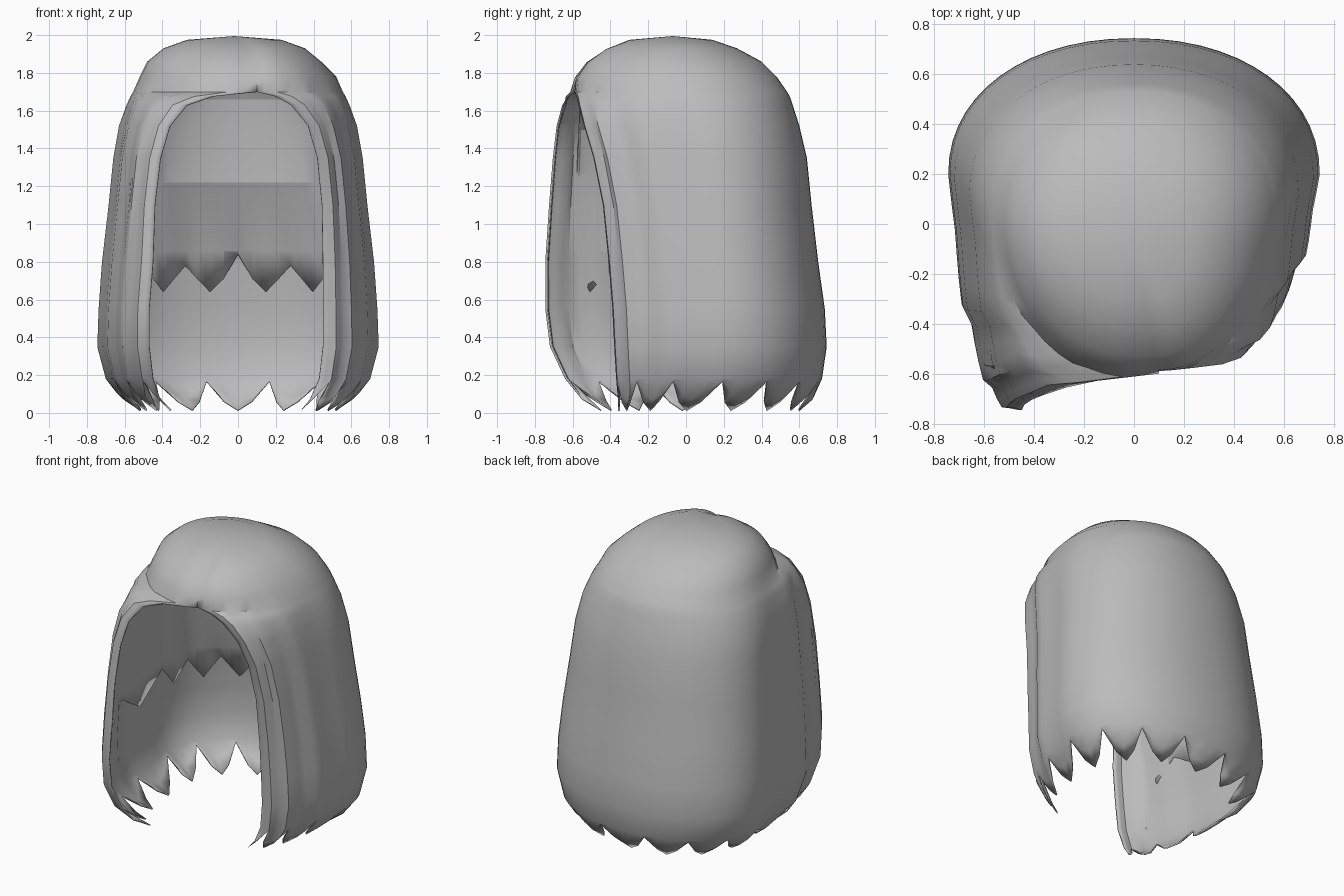
import bpy, bmesh, math
from mathutils import Vector

if "Cube" in bpy.data.objects:
    bpy.data.objects.remove(bpy.data.objects["Cube"])

hair = bpy.data.materials.new("hair_grey")
hair.diffuse_color = (0.5, 0.5, 0.5, 1)
hair.use_nodes = True
hair.node_tree.nodes["Principled BSDF"].inputs["Base Color"].default_value = hair.diffuse_color

# Shell rows: z, half width, back y, widest y, right front edge x y, left front edge x y
ROWS = [
    (0.01, .53, .60, .12, .33, -.36, -.36, -.45),
    (0.07, .62, .67, .16, .38, -.36, -.42, -.55),
    (0.18, .70, .72, .20, .43, -.37, -.45, -.64),
    (0.35, .745, .745, .20, .45, -.38, -.47, -.72),
    (0.55, .738, .735, .20, .45, -.39, -.47, -.745),
    (0.80, .72, .70, .18, .45, -.41, -.45, -.745),
    (1.10, .685, .665, .15, .445, -.44, -.44, -.725),
    (1.35, .66, .64, .12, .42, -.49, -.41, -.705),
    (1.52, .63, .60, .08, .37, -.54, -.36, -.685),
    (1.63, .59, .565, .05, .28, -.57, -.27, -.655),
    (1.675, .57, .55, .03, .20, -.58, -.13, -.625),
    (1.70, .555, .535, .02, .10, -.59, .10, -.60),
    (1.78, .52, .48, .0, .10, -.585, .10, -.585),
    (1.86, .46, .40, -.03, .10, -.53, .10, -.53),
    (1.93, .375, .27, -.05, .09, -.43, .09, -.43),
    (1.975, .25, .14, -.07, .06, -.30, .06, -.30),
]
SEAM = 11                     # first row joined at the parting
FRONT, BACK = 14, 28          # columns per front wing and around the back


def back_arc(w, yb, y0, n):
    """Rounded arc from the right side, around the back, to the left side."""
    pts = []
    for i in range(n + 1):
        a = math.pi * i / n
        c, s = math.cos(a), math.sin(a)
        pts.append(Vector((math.copysign(abs(c) ** .94, c) * w,
                           y0 + (yb - y0) * abs(s) ** .94, 0)))
    return pts


def wing(w, y0, ex, ey, n, swell=0):
    """Curve from the front edge to the side, optionally swelling forward."""
    s = w * (.95 if abs(w) > .6 else 1)
    p = [Vector((ex, ey, 0)), Vector((ex + .55 * (s - ex), ey - swell, 0)),
         Vector((s * .97, y0 + .6 * (ey - swell - y0), 0)), Vector((w, y0, 0))]
    out = []
    for i in range(n):
        t = i / n
        out.append(p[0] * (1 - t) ** 3 + p[1] * 3 * t * (1 - t) ** 2
                   + p[2] * 3 * t * t * (1 - t) + p[3] * t ** 3)
    return out


def skin(name, grid, pole, seam_from, thickness, angle):
    """Make a surface from rows of points, closed at the top and thickened inward."""
    bm = bmesh.new()
    vs = [[bm.verts.new(p) for p in row] for row in grid]
    for j in range(len(vs) - 1):
        for i in range(len(vs[0]) - 1):
            bm.faces.new((vs[j][i], vs[j][i + 1], vs[j + 1][i + 1], vs[j + 1][i]))
    top = bm.verts.new(pole)
    for i in range(len(vs[-1]) - 1):
        bm.faces.new((vs[-1][i], vs[-1][i + 1], top))
    bmesh.ops.remove_doubles(bm, dist=1e-4,
                             verts=[v for r in vs[seam_from:] for v in (r[0], r[-1])])
    me = bpy.data.meshes.new(name)
    bm.to_mesh(me)
    bm.free()
    ob = bpy.data.objects.new(name, me)
    bpy.context.collection.objects.link(ob)
    me.materials.append(hair)
    mod = ob.modifiers.new("thickness", 'SOLIDIFY')
    mod.thickness, mod.offset = thickness, -1
    bpy.context.view_layer.objects.active = ob
    ob.select_set(True)
    bpy.ops.object.shade_smooth_by_angle(angle=math.radians(angle))
    ob.select_set(False)


# Outer hair shell, open at the face
grid = []
for z, w, yb, y0, rx, ry, lx, ly in ROWS:
    swell = {1.675: .06, 1.70: .065, 1.78: .045, 1.86: .02}.get(z, 0)
    row = wing(w, y0, rx, ry, FRONT) + back_arc(w, yb, y0, BACK) \
        + wing(-w, y0, lx, ly, FRONT, swell)[::-1]
    n = len(row)
    fade = max(0, min(1, (1.8 - z) / .3))
    for i, p in enumerate(row):
        p.z = z
        k = min(i, n - 1 - i)                     # columns from the front edge
        if 2 <= k <= 11:                          # overlapping strand steps
            d = Vector((p.x, p.y, 0)).normalized()
            p += d * (0, .022, .015, .007)[k % 4] * fade
        if 1.75 < z < 1.95 and k < 3:             # dent along the parting
            p.z -= (.022, .01, .003)[k]
        if z > 1.85:                              # crown leans to one side
            p.x -= .02
    grid.append(row)

# Ragged hem: notches pulled up between pointed locks
mid_col = FRONT + BACK // 2
for c in range(1, len(grid[0]) - 1):
    lift = (0, .3, 1, .3)[(c - mid_col) % 4]
    low, mid, high = (grid[j][c].copy() for j in range(3))
    grid[0][c] = low.lerp(high, .9 * lift)
    grid[1][c] = mid.lerp(high, .92 * lift)
skin("hair_shell", grid, (-.02, -.07, 1.995), SEAM, .01, 35)

# Inner lining with a pointed lower edge, reaching forward behind the face opening
LINING = [(.64, .69, .67, .15, .56, -.30, -.60, -.56),
          (.86, .67, .635, .14, .55, -.32, -.59, -.58),
          (1.22, .63, .49, .12, .53, -.37, -.56, -.58),
          (1.50, .59, .485, .08, .45, -.45, -.46, -.57),
          (1.66, .53, .465, .02, .30, -.51, -.30, -.56),
          (1.74, .47, .43, 0, .08, -.53, .08, -.53),
          (1.82, .42, .37, -.03, .08, -.49, .08, -.49),
          (1.89, .34, .24, -.05, .06, -.40, .06, -.40)]
grid = []
for z, w, yb, y0, rx, ry, lx, ly in LINING:
    row = wing(w, y0, rx, ry, 8) + back_arc(w, yb, y0, 32) \
        + wing(-w, y0, lx, ly, 8)[::-1]
    for i, p in enumerate(row):
        p.z = z
        if z == .64:
            p.z += .20 if i == 24 else (.14, .07, 0, .07)[i % 4]
    grid.append(row)
skin("inner_lining", grid, (0, -.07, 1.94), 5, .005, 13)
